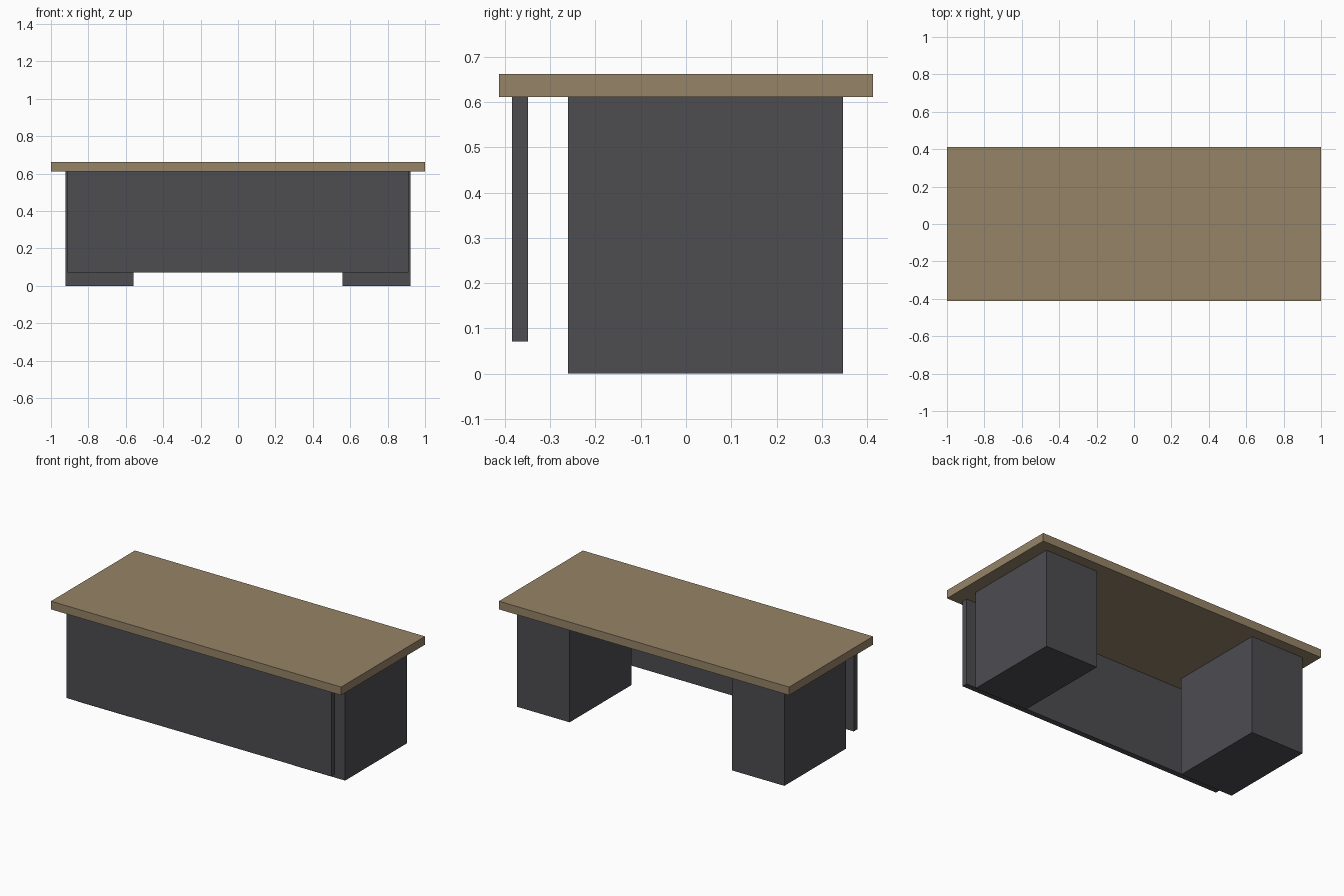
import bpy

if "Cube" in bpy.data.objects:
    bpy.data.objects.remove(bpy.data.objects["Cube"])


def material(name, srgb):
    # Convert 0-255 sRGB to linear
    lin = [((c / 255 + 0.055) / 1.055) ** 2.4 for c in srgb]
    mat = bpy.data.materials.new(name)
    mat.diffuse_color = (*lin, 1.0)
    mat.use_nodes = True
    mat.node_tree.nodes["Principled BSDF"].inputs["Base Color"].default_value = mat.diffuse_color
    return mat


def box(name, lo, hi, mat):
    center = [(a + b) / 2 for a, b in zip(lo, hi)]
    size = [b - a for a, b in zip(lo, hi)]
    bpy.ops.mesh.primitive_cube_add(size=1, location=center)
    obj = bpy.context.object
    obj.name = name
    obj.scale = size
    bpy.ops.object.transform_apply(location=False, rotation=False, scale=True)
    obj.data.materials.append(mat)
    return obj


wood = material("tan wood", (150, 131, 103))
dark = material("charcoal", (77, 76, 80))

TOP_Z, UNDER_Z = 0.662, 0.611

# Desk top
box("desk_top", (-1, -0.413, UNDER_Z), (1, 0.413, TOP_Z), wood)

# Front modesty panel, hung under the top
box("modesty_panel", (-0.912, -0.384, 0.071), (0.912, -0.349, UNDER_Z), dark)

# Pedestals, one on each side
for side, x0, x1 in (("left", -0.921, -0.559), ("right", 0.559, 0.921)):
    box(side + "_pedestal", (x0, -0.261, 0), (x1, 0.347, UNDER_Z), dark)
